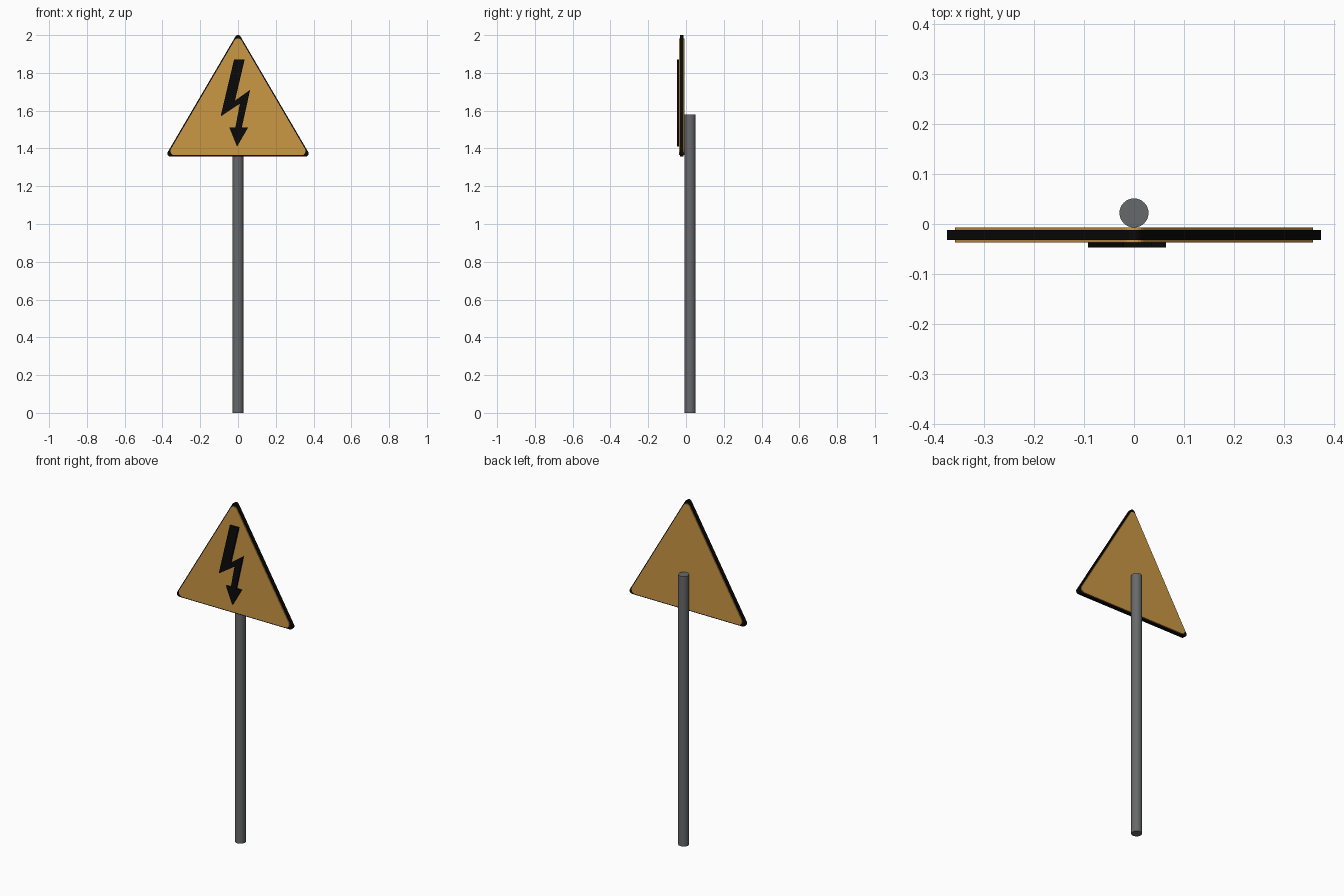
import bpy, bmesh, math
from mathutils import Vector

if "Cube" in bpy.data.objects:
    bpy.data.objects.remove(bpy.data.objects["Cube"])


def material(name, rgb):
    m = bpy.data.materials.new(name)
    m.diffuse_color = (*rgb, 1.0)
    m.use_nodes = True
    m.node_tree.nodes["Principled BSDF"].inputs["Base Color"].default_value = m.diffuse_color
    return m


orange = material("warning_orange", (0.60, 0.31, 0.06))
black = material("black", (0.003, 0.003, 0.003))
grey = material("pole_grey", (0.135, 0.14, 0.145))


def plate(name, outline, y_front, y_back, mat):
    """Extrude an (x, z) outline between two y depths."""
    bm = bmesh.new()
    face = bm.faces.new([bm.verts.new((x, y_front, z)) for x, z in outline])
    new = bmesh.ops.extrude_face_region(bm, geom=[face], use_keep_orig=True)["geom"]
    verts = [g for g in new if isinstance(g, bmesh.types.BMVert)]
    bmesh.ops.translate(bm, verts=verts, vec=Vector((0, y_back - y_front, 0)))
    bmesh.ops.recalc_face_normals(bm, faces=bm.faces)
    mesh = bpy.data.meshes.new(name)
    bm.to_mesh(mesh)
    bm.free()
    mesh.materials.append(mat)
    obj = bpy.data.objects.new(name, mesh)
    bpy.context.collection.objects.link(obj)
    return obj


def rounded_triangle(half, bottom, top, r, steps=6):
    """Triangle with corner arcs of radius r, given by its outer bounds."""
    corners = [(-(half - r), bottom + r, 150), (half - r, bottom + r, 270),
               (0, top - r, 30)]
    pts = []
    for cx, cz, start in corners:
        for i in range(steps + 1):
            a = math.radians(start + 120 * i / steps)
            pts.append((cx + r * math.cos(a), cz + r * math.sin(a)))
    return pts


# Sign: black rim core with a slightly smaller orange panel proud on both sides
plate("sign_rim", rounded_triangle(0.374, 1.357, 2.0, 0.016), -0.032, -0.012, black)
plate("sign_panel", rounded_triangle(0.358, 1.364, 1.982, 0.022), -0.037, -0.007, orange)

# Lightning bolt arrow on the front
bolt = [(-0.021, 1.87), (0.035, 1.87), (-0.016, 1.653), (0.064, 1.71),
        (0.020, 1.51), (0.053, 1.51), (-0.005, 1.41), (-0.045, 1.51),
        (-0.014, 1.51), (0.010, 1.637), (-0.092, 1.57)]
plate("lightning_bolt", bolt, -0.047, -0.037, black)

# Pole behind the sign
bpy.ops.mesh.primitive_cylinder_add(vertices=32, radius=0.029, depth=1.58,
                                    location=(0, 0.022, 0.79))
pole = bpy.context.object
pole.name = "pole"
pole.data.materials.append(grey)
bpy.ops.object.shade_smooth_by_angle(angle=math.radians(30))
